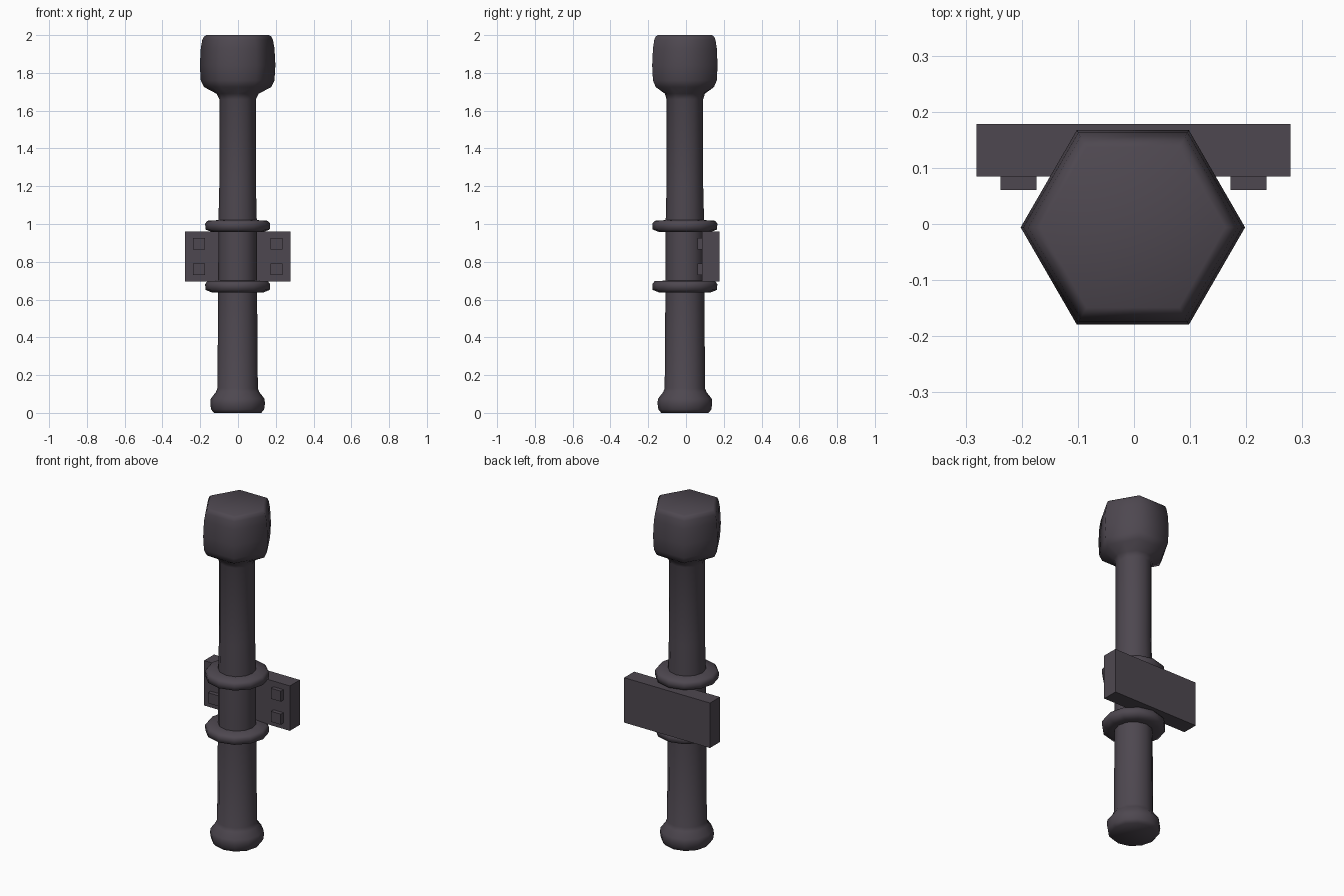
import bpy, bmesh, math

if "Cube" in bpy.data.objects:
    bpy.data.objects.remove(bpy.data.objects["Cube"])

mat = bpy.data.materials.new("dark iron")
mat.diffuse_color = (0.076, 0.064, 0.08, 1)
mat.use_nodes = True
mat.node_tree.nodes["Principled BSDF"].inputs["Base Color"].default_value = mat.diffuse_color
CX, CY, N = -0.002, -0.006, 12


def finish(name, bm, smooth):
    bmesh.ops.recalc_face_normals(bm, faces=bm.faces)
    for f in bm.faces:
        f.smooth = smooth
    me = bpy.data.meshes.new(name)
    bm.to_mesh(me)
    bm.free()
    me.materials.append(mat)
    ob = bpy.data.objects.new(name, me)
    bpy.context.collection.objects.link(ob)
    return ob


def lathe(name, profile):
    """profile: (radius, z, hexness); hexness 1 pulls odd points onto hexagon edges"""
    bm = bmesh.new()
    rings = []
    for r, z, h in profile:
        ring = []
        for i in range(N):
            a = 2 * math.pi * i / N
            k = r * (1 - h * (1 - math.cos(math.pi / 6))) if i % 2 else r
            ring.append(bm.verts.new((CX + k * math.cos(a), CY + k * math.sin(a), z)))
        rings.append(ring)
    for a, b in zip(rings, rings[1:]):
        for i in range(N):
            j = (i + 1) % N
            bm.faces.new((a[i], a[j], b[j], b[i]))
    bm.faces.new(rings[0])
    bm.faces.new(rings[-1])
    return finish(name, bm, True)


def box(name, x0, x1, y0, y1, z0, z1):
    bm = bmesh.new()
    bmesh.ops.create_cube(bm, size=1)
    for v in bm.verts:
        v.co = (x1 if v.co.x > 0 else x0, y1 if v.co.y > 0 else y0, z1 if v.co.z > 0 else z0)
    return finish(name, bm, False)


# rounded foot, shaft and hexagonal head in one profile
lathe("pole", [
    (0.125, 0, 0), (0.14, 0.018, 0), (0.145, 0.05, 0), (0.142, 0.075, 0),
    (0.115, 0.11, 0), (0.107, 0.13, 0), (0.103, 0.64, 0), (0.102, 1.0, 0),
    (0.097, 1.2, 0), (0.097, 1.66, 0), (0.112, 1.69, 0.4),
    (0.178, 1.725, 1), (0.195, 1.76, 1), (0.2, 1.84, 1),
    (0.195, 1.93, 1), (0.187, 1.975, 1), (0.178, 1.993, 1), (0.165, 2.0, 1)])

# two collars round the shaft
for name, z in (("lower_collar", 0.637), ("upper_collar", 0.957)):
    lathe(name, [(0.095, z, 0), (0.135, z, 0), (0.17, z + 0.014, 0),
                 (0.172, z + 0.045, 0), (0.16, z + 0.06, 0), (0.095, z + 0.064, 0)])

# back mounting plate with four square bolts
box("mounting_plate", -0.281, 0.279, 0.085, 0.178, 0.695, 0.96)
for s, side in ((-1, "left"), (1, "right")):
    for z, level in ((0.729, "lower"), (0.865, "upper")):
        xs = sorted((s * 0.173 - 0.001, s * 0.237 - 0.001))
        box(f"bolt_{side}_{level}", xs[0], xs[1], 0.061, 0.09, z, z + 0.062)
